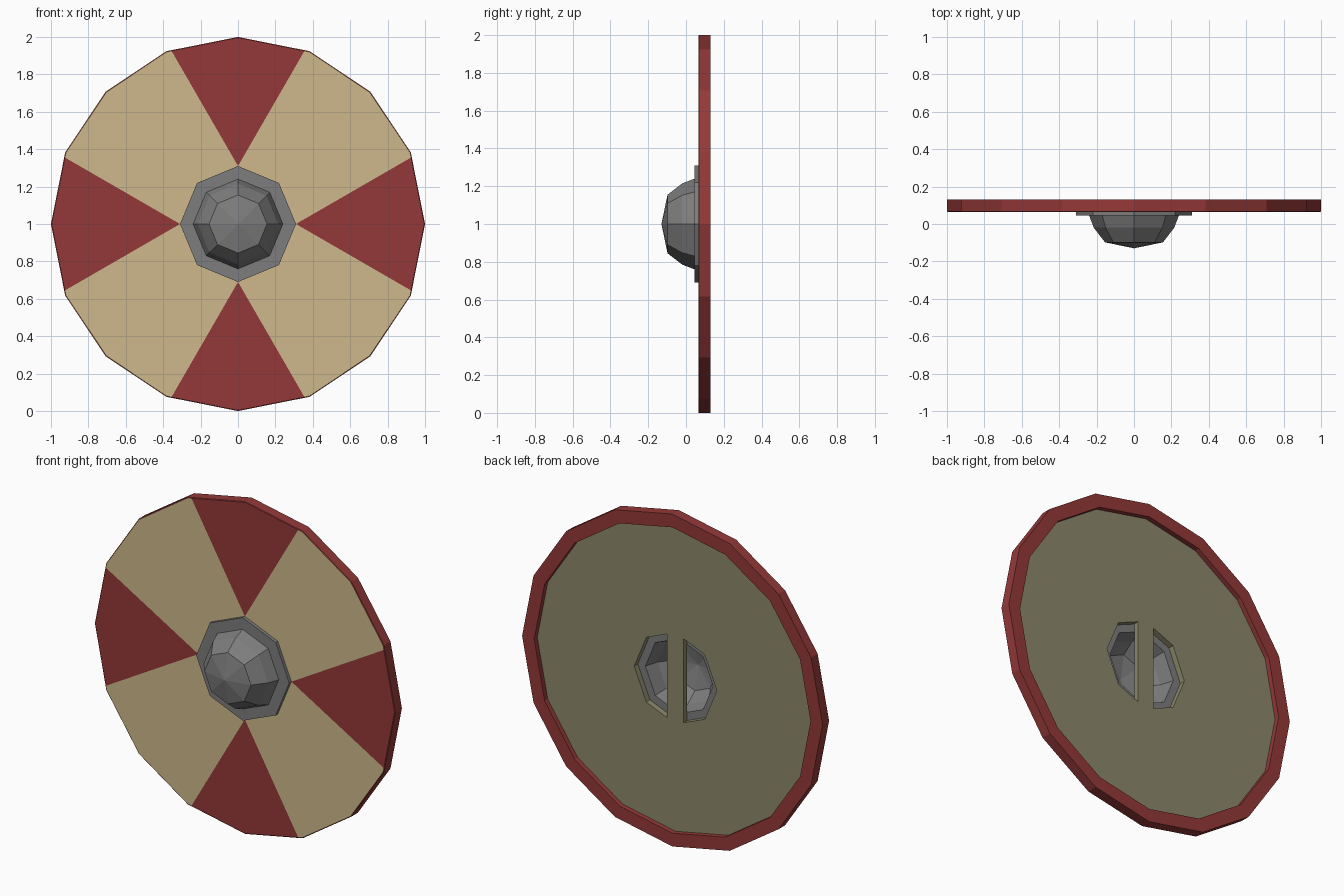
import bpy, bmesh, math
from mathutils import Vector

if "Cube" in bpy.data.objects:
    bpy.data.objects.remove(bpy.data.objects["Cube"])


def material(name, *rgb):
    m = bpy.data.materials.new(name)
    m.diffuse_color = [((c / 255 + 0.055) / 1.055) ** 2.4 for c in rgb] + [1]
    m.use_nodes = True
    m.node_tree.nodes["Principled BSDF"].inputs["Base Color"].default_value = m.diffuse_color
    return m


RED = material("red paint", 148, 57, 56)
TAN = material("tan paint", 206, 184, 139)
WOOD = material("bare wood", 140, 137, 107)
STEEL = material("grey steel", 125, 125, 125)
CZ = 1.0                       # height of the shield centre
HOLE, FLANGE = 0.275, 0.31     # octagon radii


def ring(bm, n, radius, y, octagon=False):
    """Loop of n points around the y axis; octagon puts odd points of 16 on the flats."""
    verts = []
    for i in range(n):
        a = 2 * math.pi * i / n
        r = radius * (math.cos(math.pi / 8) if octagon and i % 2 else 1)
        verts.append(bm.verts.new((r * math.sin(a), y, CZ + r * math.cos(a))))
    return verts


def lathe(n, profile):
    """Closed profile of (radius, y, octagon, material index of the band that follows)."""
    bm = bmesh.new()
    rings = [ring(bm, n, r, y, o) for r, y, o, _ in profile]
    for k, (_, _, _, mat) in enumerate(profile):
        a, b = rings[k], rings[(k + 1) % len(rings)]
        for i in range(n):
            j = (i + 1) % n
            bm.faces.new((a[i], a[j], b[j], b[i])).material_index = mat
    bmesh.ops.remove_doubles(bm, verts=bm.verts, dist=1e-5)
    bmesh.ops.recalc_face_normals(bm, faces=bm.faces)
    return bm


def finish(name, bm, mats):
    me = bpy.data.meshes.new(name)
    bm.to_mesh(me)
    bm.free()
    for m in mats:
        me.materials.append(m)
    ob = bpy.data.objects.new(name, me)
    bpy.context.collection.objects.link(ob)
    return ob


# Shield board: painted front, red rim, recessed wooden back, octagonal hole
FRONT, BACK, PANEL = 0.065, 0.13, 0.10
bm = lathe(16, [
    (HOLE, FRONT, True, 1),
    (0.996, FRONT, False, 0),
    (1.0, FRONT + 0.003, False, 0),
    (1.0, BACK, False, 0),
    (0.92, BACK, False, 0),
    (0.92, PANEL, False, 2),
    (HOLE, PANEL, True, 2),
])


def front_faces():
    return [f for f in bm.faces if abs(f.calc_center_median().y - FRONT) < 1e-4]


# Painted wedges: cut the front along both sides of each wedge, then colour by position
for q in range(4):
    a = q * math.pi / 2
    apex = Vector((FLANGE * math.sin(a), FRONT, CZ + FLANGE * math.cos(a)))
    for s in (-1, 1):
        t = a + s * math.pi / 6
        faces = front_faces()
        geom = faces + list({e for f in faces for e in f.edges}) \
            + list({v for f in faces for v in f.verts})
        bmesh.ops.bisect_plane(bm, geom=geom, plane_co=apex, dist=1e-5,
                               plane_no=(math.cos(t), 0, -math.sin(t)))
for f in front_faces():
    c = f.calc_center_median()
    lo, hi = sorted((abs(c.x), abs(c.z - CZ)))
    f.material_index = 0 if lo < math.tan(math.pi / 6) * (hi - FLANGE) else 1
finish("shield_board", bm, [RED, TAN, WOOD])

# Hollow steel boss with flange
outer = [(FLANGE, FRONT), (FLANGE, 0.045), (0.24, 0.045), (0.215, -0.02),
         (0.155, -0.098), (0, -0.13)]
inner = [(0, -0.115), (0.145, -0.085), (0.2, -0.015), (0.225, FRONT)]
finish("boss", lathe(8, [(r, y, False, 0) for r, y in outer + inner]), [STEEL])

# Wooden hand grip across the hole
bm = bmesh.new()
bmesh.ops.create_cube(bm, size=1)
for v in bm.verts:
    v.co = (v.co.x * 0.11, 0.085 + v.co.y * 0.03, CZ + v.co.z * 0.55)
finish("hand_grip", bm, [WOOD])
